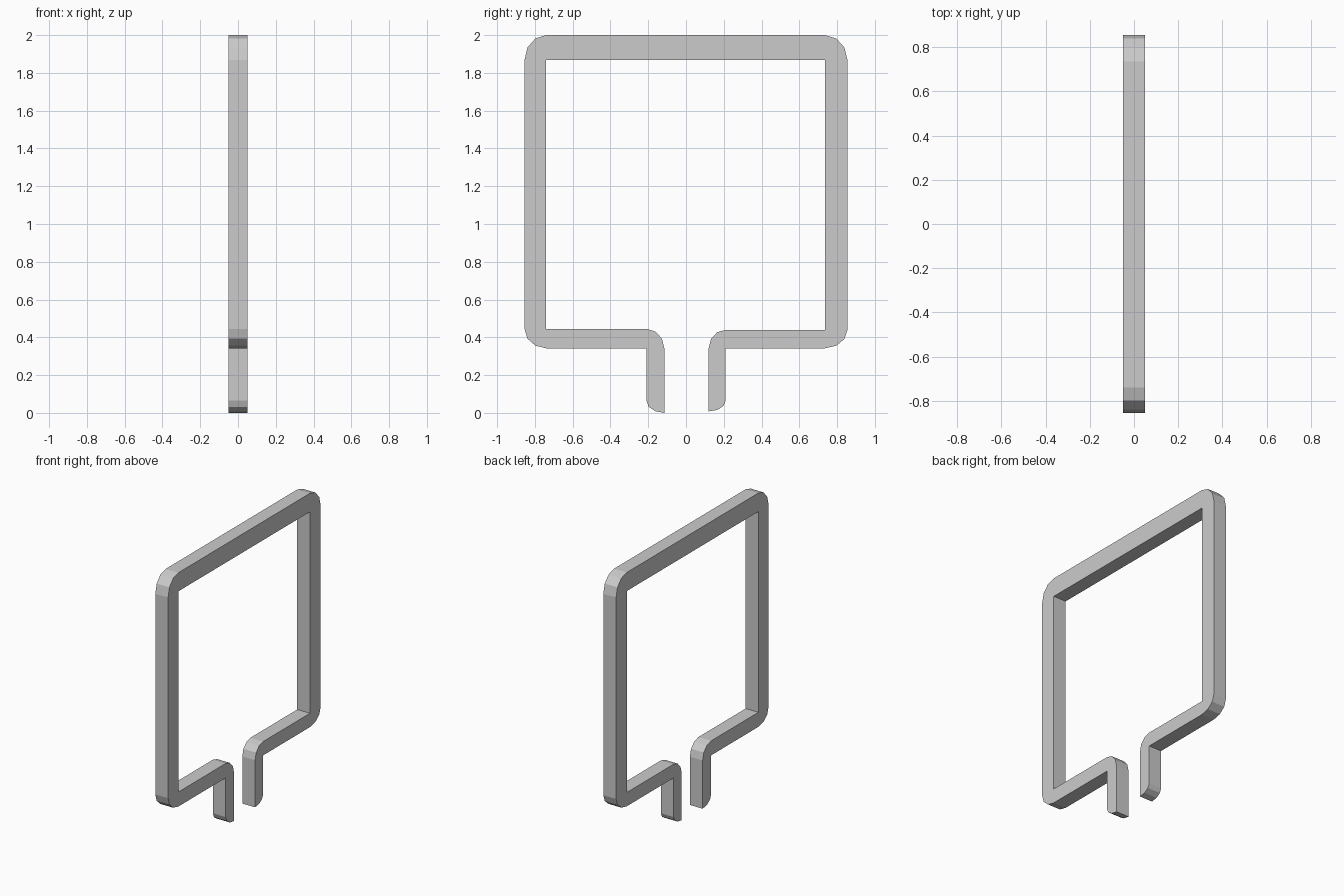
import bpy, bmesh
from math import cos, sin, radians

if "Cube" in bpy.data.objects:
    bpy.data.objects.remove(bpy.data.objects["Cube"])

HALF_DEPTH = 0.05
SEGMENTS = 3


def arc(cy, cz, ry, rz, start, end):
    """Quarter-ellipse corner points."""
    pts = []
    for i in range(SEGMENTS + 1):
        a = radians(start + (end - start) * i / SEGMENTS)
        pts.append((cy + ry * cos(a), cz + rz * sin(a)))
    return pts


def half(side, gap, leg, inner, outer, tip, ledge):
    """Outer and inner edge of one half, from the leg tip up to the top bar."""
    out = arc(gap, 0.065, leg - gap, 0.065 - tip, -90, 0)
    out.append((leg, 0.342))
    out += arc(inner, ledge, outer - inner, ledge - 0.342, -90, 0)
    out += arc(inner, 1.868, outer - inner, 0.132, 0, 90)
    inn = arc(leg, 0.342, leg - gap, ledge - 0.342, 180, 90)
    inn += [(inner, ledge), (inner, 1.868)]
    return [[(side * y, z) for y, z in p] for p in (out, inn)]


# Square loop frame with two short legs, drawn as one closed outline
r_out, r_in = half(1, 0.12, 0.21, 0.735, 0.855, 0.008, 0.44)
l_out, l_in = half(-1, 0.115, 0.21, 0.74, 0.855, 0.0, 0.445)
outline = r_out + l_out[::-1] + l_in + r_in[::-1]

# Extrude the outline across x
bm = bmesh.new()
face = bm.faces.new([bm.verts.new((-HALF_DEPTH, y, z)) for y, z in outline])
geom = bmesh.ops.extrude_face_region(bm, geom=[face])["geom"]
bmesh.ops.translate(bm, vec=(2 * HALF_DEPTH, 0, 0),
                    verts=[g for g in geom if isinstance(g, bmesh.types.BMVert)])
bmesh.ops.recalc_face_normals(bm, faces=bm.faces)
bmesh.ops.triangulate(bm, faces=[f for f in bm.faces if len(f.verts) > 4])

mesh = bpy.data.meshes.new("loop_frame")
bm.to_mesh(mesh)
bm.free()
bpy.context.collection.objects.link(bpy.data.objects.new("loop_frame", mesh))
